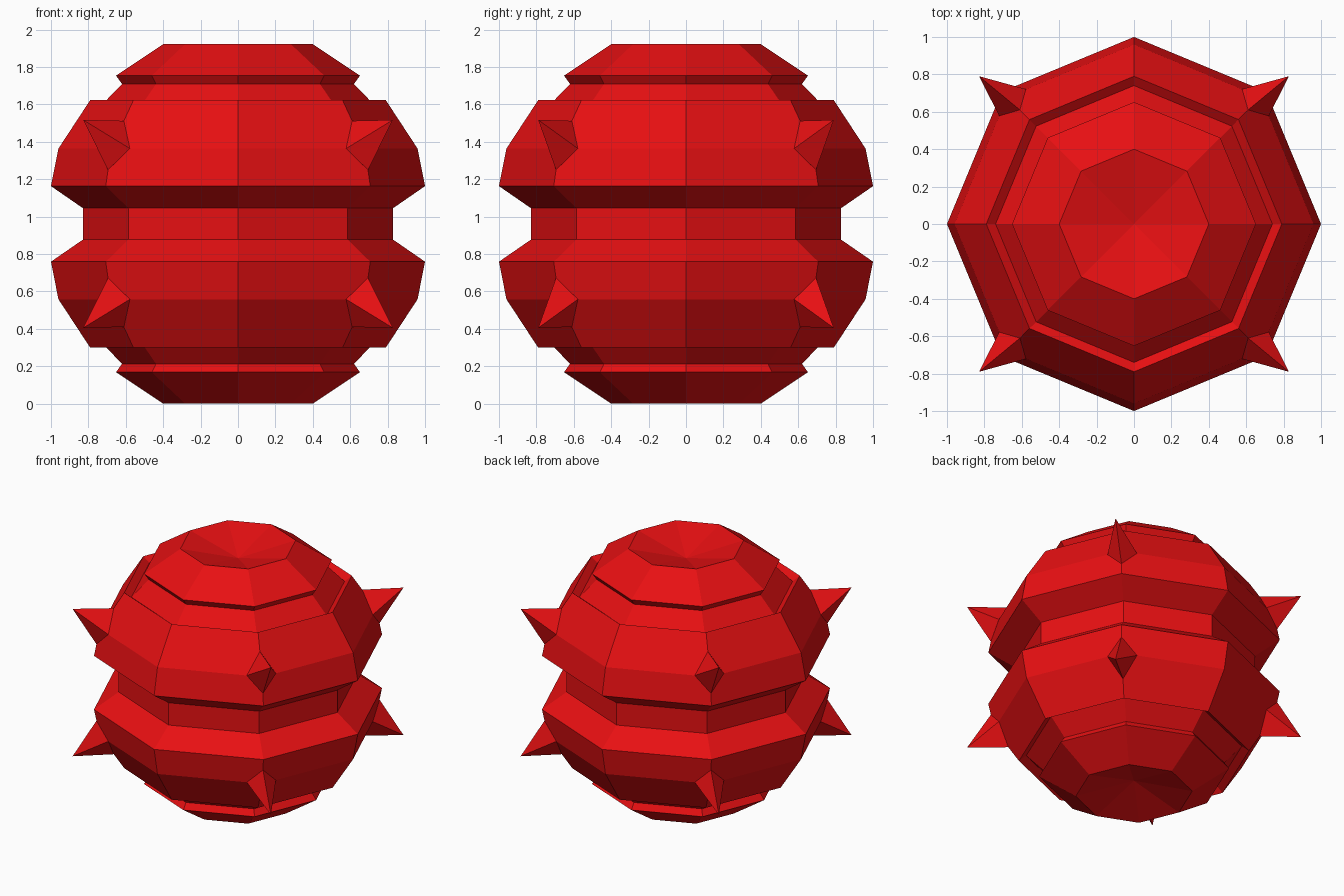
import bpy, bmesh, math

if "Cube" in bpy.data.objects:
    bpy.data.objects.remove(bpy.data.objects["Cube"])

MID = 0.961  # height of the symmetry plane

red = bpy.data.materials.new("red")
red.diffuse_color = (0.8, 0.005, 0.006, 1)
red.use_nodes = True
red.node_tree.nodes["Principled BSDF"].inputs["Base Color"].default_value = red.diffuse_color


def finish(bm, name):
    bmesh.ops.recalc_face_normals(bm, faces=bm.faces[:])
    mesh = bpy.data.meshes.new(name)
    bm.to_mesh(mesh)
    bm.free()
    mesh.materials.append(red)
    obj = bpy.data.objects.new(name, mesh)
    bpy.context.collection.objects.link(obj)
    return obj


# Body: eight-sided lathe of a grooved profile (radius, height), dished at both ends
upper = [(0.40, 1.922), (0.652, 1.754), (0.62, 1.709), (0.74, 1.585),
         (0.79, 1.623), (0.96, 1.364), (1.0, 1.163), (0.829, 1.045)]
profile = upper + [(r, 2 * MID - z) for r, z in reversed(upper)]
dish = 1.82

bm = bmesh.new()
rings = [[bm.verts.new((r * math.cos(i * math.pi / 4), r * math.sin(i * math.pi / 4), z))
          for i in range(8)] for r, z in profile]
for a, b in zip(rings, rings[1:]):
    for i in range(8):
        j = (i + 1) % 8
        bm.faces.new((a[i], a[j], b[j], b[i]))
for ring, z in ((rings[0], dish), (rings[-1], 2 * MID - dish)):
    centre = bm.verts.new((0, 0, z))
    for i in range(8):
        bm.faces.new((ring[i], ring[(i + 1) % 8], centre))
finish(bm, "body")

# Spikes: four-sided pyramids on the diagonal ridges, mirrored to all eight corners
base = [(0.61, 0.61, 1.512), (0.578, 0.721, 1.364), (0.695, 0.695, 1.25), (0.721, 0.578, 1.364)]
tip, root = (0.828, 0.79, 1.517), (0.5, 0.5, 1.36)
for level, sz in (("upper", 1), ("lower", -1)):
    for depth, sy in (("front", -1), ("back", 1)):
        for side, sx in (("left", -1), ("right", 1)):
            bm = bmesh.new()
            pts = [bm.verts.new((sx * x, sy * y, MID + sz * (z - MID)))
                   for x, y, z in base + [tip, root]]
            for i in range(4):
                j = (i + 1) % 4
                bm.faces.new((pts[i], pts[j], pts[4]))
                bm.faces.new((pts[j], pts[i], pts[5]))
            finish(bm, f"spike_{level}_{depth}_{side}")
